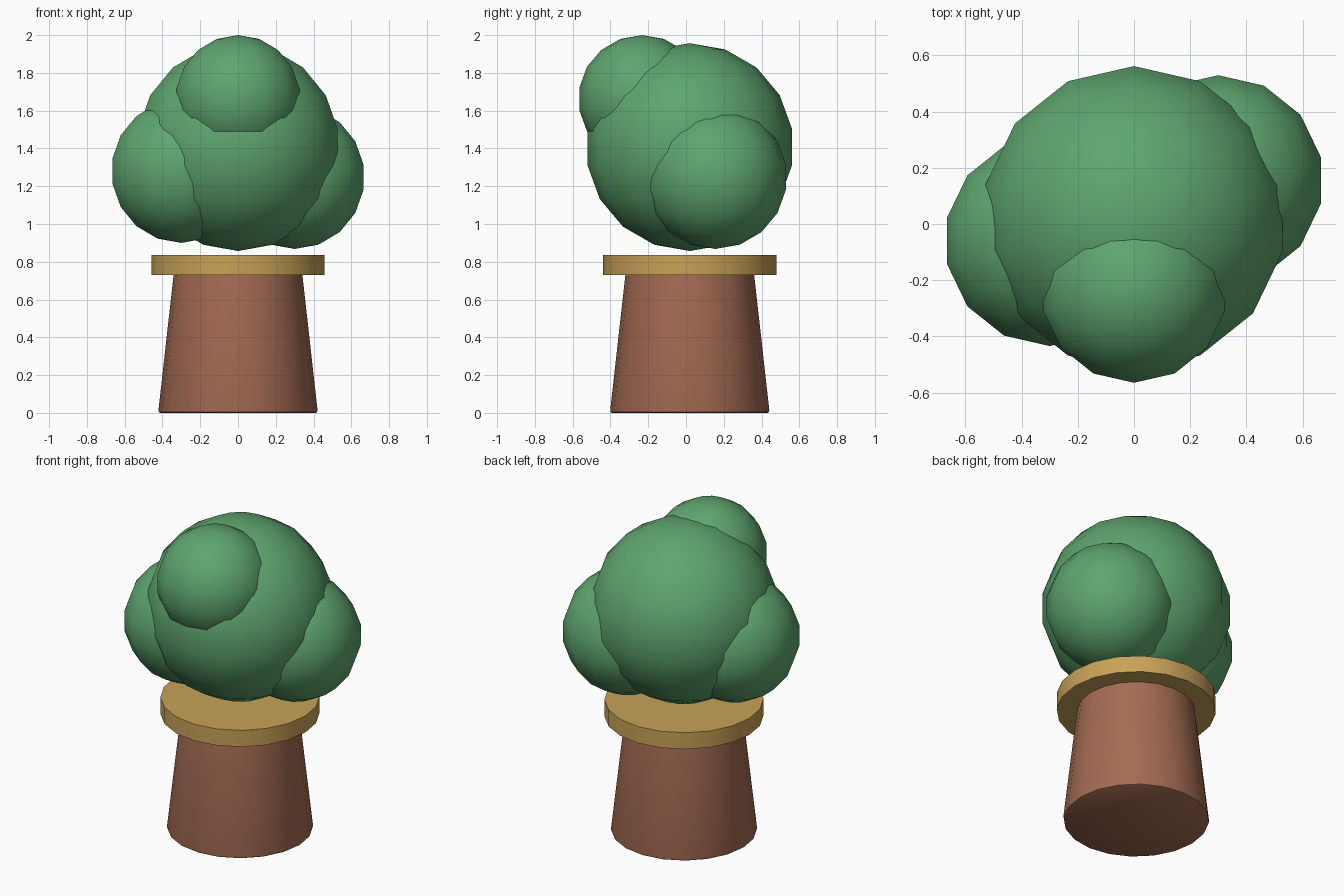
import bpy
import bmesh
from math import sin, cos, pi, radians

cube = bpy.data.objects.get("Cube")
if cube:
    bpy.data.objects.remove(cube, do_unlink=True)


def material(name, rgb):
    mat = bpy.data.materials.new(name)
    mat.use_nodes = True
    mat.diffuse_color = (*rgb, 1)
    bsdf = next(n for n in mat.node_tree.nodes if n.type == "BSDF_PRINCIPLED")
    bsdf.inputs["Base Color"].default_value = (*rgb, 1)
    return mat


def lathe(name, profile, segments, centre, mat):
    """Revolve (radius, height) points, listed bottom to top, about the z axis."""
    bm = bmesh.new()
    rings = []
    for r, z in profile:
        rings.append([bm.verts.new((r * sin(a), r * cos(a), z))
                      for a in (2 * pi * i / segments for i in range(segments))])
    for low, high in zip(rings, rings[1:]):
        for i in range(segments):
            j = (i + 1) % segments
            bm.faces.new((low[i], low[j], high[j], high[i]))
    # Weld the points on the axis, or cap open ends
    if profile[0][0] > 0:
        bm.faces.new(rings[0])
        bm.faces.new(rings[-1])
    else:
        bmesh.ops.remove_doubles(bm, verts=bm.verts, dist=0.0001)
    bmesh.ops.recalc_face_normals(bm, faces=bm.faces)
    mesh = bpy.data.meshes.new(name)
    bm.to_mesh(mesh)
    bm.free()
    mesh.materials.append(mat)
    mesh.shade_smooth()
    mesh.set_sharp_from_angle(angle=radians(40))
    obj = bpy.data.objects.new(name, mesh)
    obj.location = centre
    bpy.context.collection.objects.link(obj)
    return obj


def leaf_ball(name, radius, centre):
    bands = 9
    arc = [pi * i / bands for i in range(bands + 1)]
    profile = [(radius * abs(sin(a)), -radius * cos(a)) for a in arc]
    lathe(name, profile, 14, centre, green)


green = material("leaf green", (0.112, 0.376, 0.156))
clay = material("clay brown", (0.371, 0.147, 0.084))
ochre = material("ochre rim", (0.58, 0.36, 0.095))

# Tapered pot with a softened foot, and the flat disc on top
pot_centre = (0, 0.02, 0)
lathe("pot", [(0.412, 0), (0.419, 0.004), (0.421, 0.015), (0.341, 0.73)],
      20, pot_centre, clay)
lathe("rim", [(0.459, 0.73), (0.459, 0.835)], 20, pot_centre, ochre)

# Foliage: one large ball with three smaller ones pushed into it
leaf_ball("main_foliage", 0.55, (0, 0.02, 1.407))
leaf_ball("front_top_foliage", 0.338, (0, -0.232, 1.662))
leaf_ball("right_foliage", 0.38, (-0.30, -0.06, 1.28))
leaf_ball("left_foliage", 0.38, (0.30, 0.155, 1.248))
